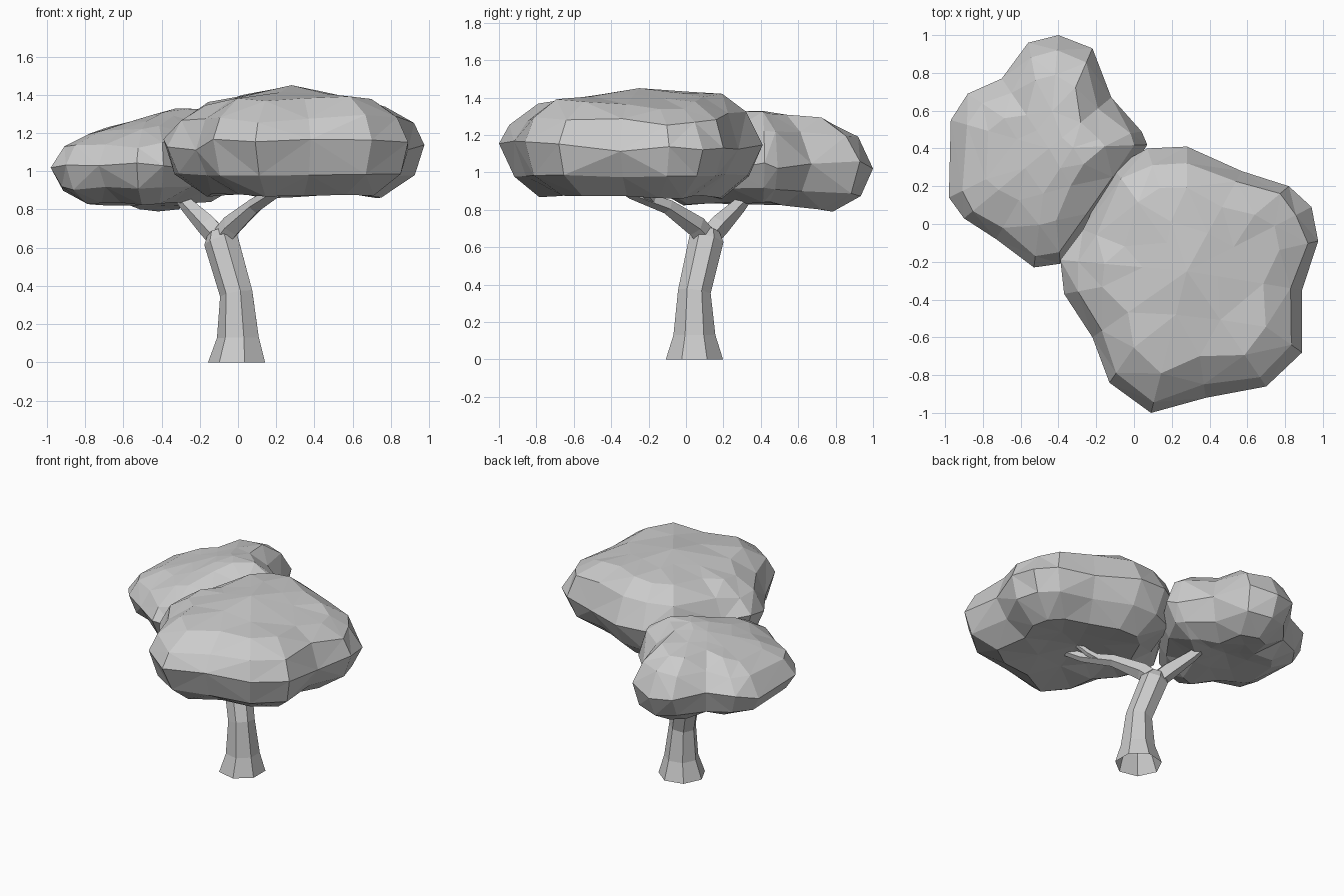
import bpy, bmesh, math, random
from mathutils import Vector

if "Cube" in bpy.data.objects:
    bpy.data.objects.remove(bpy.data.objects["Cube"])

random.seed(4)


def finish(name, bm):
    bmesh.ops.recalc_face_normals(bm, faces=bm.faces)
    me = bpy.data.meshes.new(name)
    bm.to_mesh(me)
    bm.free()
    ob = bpy.data.objects.new(name, me)
    bpy.context.collection.objects.link(ob)
    return ob


def bridge(bm, a, b):
    n = len(a)
    for i in range(n):
        bm.faces.new((a[i], a[(i + 1) % n], b[(i + 1) % n], b[i]))


def bump(q, x, y, r):
    return math.exp(-((q.x - x) ** 2 + (q.y - y) ** 2) / r ** 2)


def canopy(name, outline, centre, mid, top, bottom):
    """Faceted cloud: plan outline swept through a rounded edge profile."""
    bm = bmesh.new()
    c = Vector(centre)
    n = len(outline)
    # (inset distance, side, share of the height from mid)
    profile = [(.23, -1, 1), (.065, -1, .57), (0, 0, 0), (.075, 1, .72), (.22, 1, 1)]
    rings = []
    for inset, side, share in profile:
        ring = []
        for p in outline:
            d = Vector(p) - c
            j = random.uniform(-.02, .02) if side else 0
            q = c + d * (1 - (inset + j) / d.length)
            m = mid + (0 if side else random.uniform(-.03, .03))
            limit = top(q) if side > 0 else bottom(q)
            z = m + (limit - m) * share
            if side:
                z += random.uniform(-.01, .01)
            ring.append(bm.verts.new((q.x, q.y, z)))
        rings.append(ring)
    for a, b in zip(rings, rings[1:]):
        bridge(bm, a, b)
    # coarse caps: every second rim point carries one inner point
    for ring, height in ((rings[0], bottom), (rings[-1], top)):
        picks = list(range(0, n, 2))
        inner = []
        for k in picks:
            q = c + (ring[k].co.xy - c) * random.uniform(.4, .6)
            inner.append(bm.verts.new((q.x, q.y, height(q))))
        mid_v = bm.verts.new((c.x, c.y, height(c)))
        for j, k in enumerate(picks):
            end = picks[j + 1] if j + 1 < len(picks) else n
            nxt = inner[(j + 1) % len(picks)]
            bm.faces.new([ring[i % n] for i in range(k, end + 1)] + [nxt, inner[j]])
            bm.faces.new((inner[j], nxt, mid_v))
    bmesh.ops.triangulate(bm, faces=bm.faces)
    return finish(name, bm)


def limb(name, path, sides, open_base=False):
    """Faceted tapering tube along (x, y, z, radius) points."""
    bm = bmesh.new()
    pts = [Vector(p[:3]) for p in path]
    rings = []
    for i, p in enumerate(pts):
        t = pts[min(i + 1, len(pts) - 1)] - pts[max(i - 1, 0)]
        if p.z == 0:
            t = Vector((0, 0, 1))
        u = Vector((0, 1, 0)).cross(t).normalized()
        w = t.normalized().cross(u)
        ring = []
        for k in range(sides):
            a = 2 * math.pi * (k + .5) / sides
            ring.append(bm.verts.new(p + path[i][3] * (u * math.cos(a) + w * math.sin(a))))
        rings.append(ring)
    for a, b in zip(rings, rings[1:]):
        bridge(bm, a, b)
    if not open_base:
        bm.faces.new(rings[0])
    bm.faces.new(rings[-1])
    return finish(name, bm)


# Large foliage mass, front right: ridge on top, two front lobes, hollow beneath
def large_top(q):
    near = Vector((.28, min(.1, max(-.3, q.y))))
    return (1.45 - .22 * (q - near).length
            + .05 * bump(q, .68, -.65, .25) + .03 * bump(q, .05, -.72, .2))


hollow = Vector((.28, -.28))
canopy("large_canopy",
       [(.07, .40), (.28, .41), (.57, .28), (.82, .20), (.94, .09), (.975, -.09),
        (.89, -.35), (.89, -.68), (.70, -.86), (.38, -.92), (.09, -1.0), (-.13, -.84),
        (-.22, -.60), (-.37, -.37), (-.39, -.19), (-.27, -.03), (-.11, .30)],
       (.28, -.25), 1.14, large_top,
       lambda q: .94 - .075 * min(1, (q - hollow).length / .5))

# Small foliage mass, back left, sloping down outward
def small_top(q):
    dy = q.y - .35
    d = math.hypot(min(0, q.x + .3) + .5 * max(0, q.x + .3), dy * (.5 if dy > 0 else 1))
    return max(1.17, 1.34 - .3 * d)


canopy("small_canopy",
       [(-.40, 1.0), (-.56, .96), (-.70, .77), (-.88, .69), (-.97, .55), (-.98, .14),
        (-.90, .03), (-.73, -.08), (-.53, -.23), (-.39, -.21), (-.22, .0), (-.05, .22),
        (.07, .42), (.04, .49), (-.12, .67), (-.22, .93)],
       (-.45, .40), 1.03, small_top,
       lambda q: .86 - .04 * min(1, math.hypot(q.x + .45, q.y - .4) / .4)
       - .09 * max(0, q.y - .4) + .06 * max(0, q.x + .3))

# Trunk and forked branches
limb("trunk", [(0, .045, 0, .157), (.005, .045, .13, .115), (-.005, .045, .36, .09),
               (-.085, .11, .64, .095), (-.10, .12, .69, .06)], 7, open_base=True)
limb("right_branch", [(-.10, .125, .63, .06), (-.03, .05, .715, .06),
                      (.09, -.10, .82, .042), (.20, -.29, .89, .033), (.31, -.42, .97, .025)], 5)
limb("left_branch", [(-.08, .10, .63, .06), (-.155, .175, .715, .06),
                     (-.26, .28, .82, .042), (-.34, .36, .92, .03)], 5)
limb("right_twig", [(.13, -.17, .84, .028), (.21, -.22, .89, .024), (.28, -.27, .96, .018)], 5)
